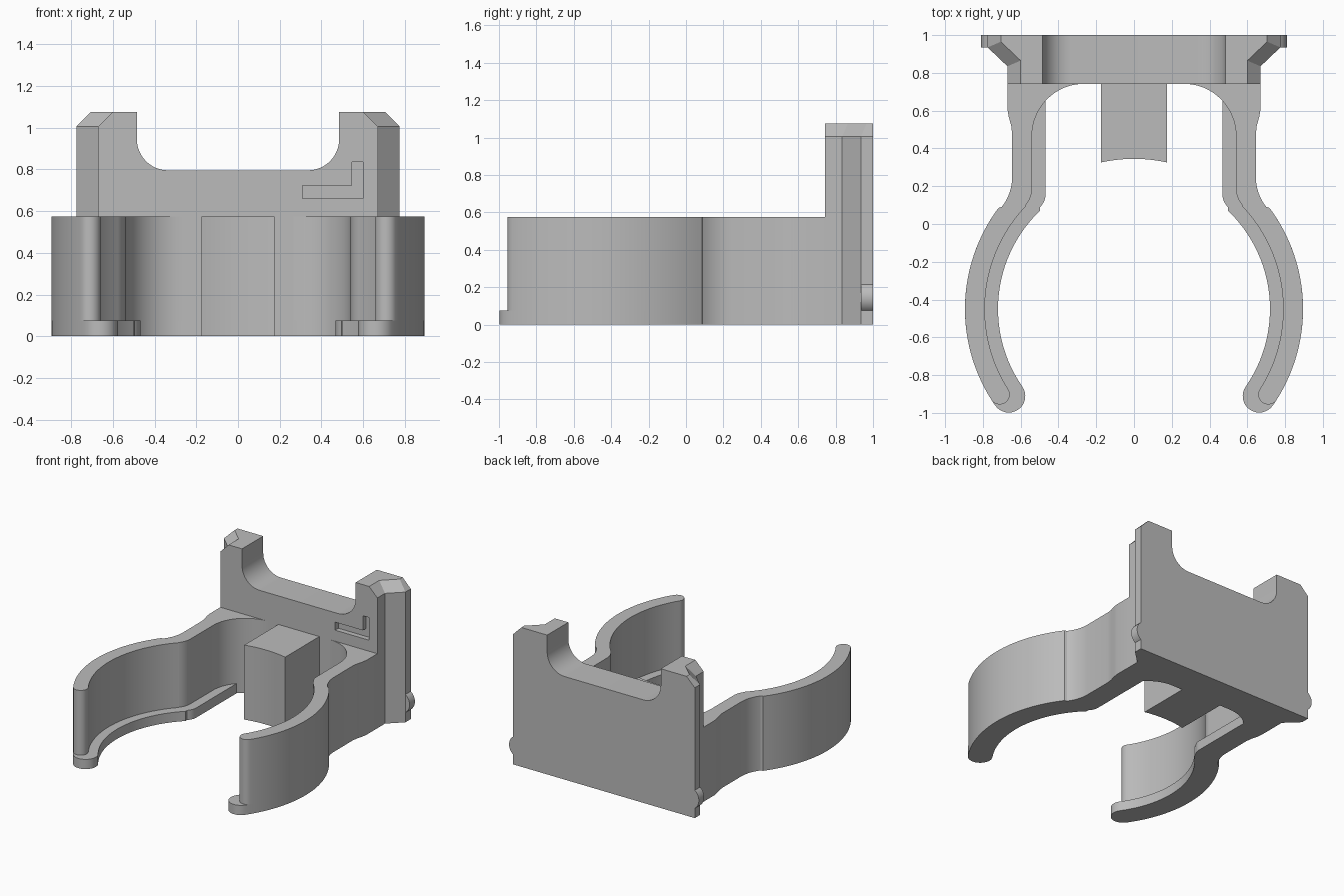
import bpy, bmesh
from math import cos, sin, radians

if "Cube" in bpy.data.objects:
    bpy.data.objects.remove(bpy.data.objects["Cube"])

gray = bpy.data.materials.new("plain gray")
gray.use_nodes = True
gray.diffuse_color = (0.5, 0.5, 0.5, 1)
gray.node_tree.nodes["Principled BSDF"].inputs["Base Color"].default_value = (0.5, 0.5, 0.5, 1)

CENTRE = (0, -0.45)      # centre of the gripped circle
FRONT, BACK = 0.742, 1.0  # faces of the back plate
HEIGHT, LEDGE = 0.575, 0.075
OUTER = 0.895


def arc(c, r, a0, a1, n=12):
    angles = [radians(a0 + (a1 - a0) * i / n) for i in range(n + 1)]
    return [(c[0] + r * cos(a), c[1] + r * sin(a)) for a in angles]


def loft(name, loops):
    """Skin a stack of matching closed loops and cap both ends."""
    bm = bmesh.new()
    rings = [[bm.verts.new(p) for p in loop] for loop in loops]
    n = len(rings[0])
    for low, high in zip(rings, rings[1:]):
        for i in range(n):
            j = (i + 1) % n
            bm.faces.new((low[i], low[j], high[j], high[i]))
    bm.faces.new(rings[0][::-1])
    bm.faces.new(rings[-1])
    bmesh.ops.recalc_face_normals(bm, faces=bm.faces)
    mesh = bpy.data.meshes.new(name)
    bm.to_mesh(mesh)
    bm.free()
    mesh.materials.append(gray)
    ob = bpy.data.objects.new(name, mesh)
    bpy.context.collection.objects.link(ob)
    return ob


def extrude_z(name, pts, z0, z1):
    return loft(name, [[(x, y, z) for x, y in pts] for z in (z0, z1)])


def extrude_y(name, pts, y0, y1):
    return loft(name, [[(x, y, z) for x, z in pts] for y in (y0, y1)])


def activate(ob):
    bpy.ops.object.select_all(action='DESELECT')
    ob.select_set(True)
    bpy.context.view_layer.objects.active = ob


def smooth(ob):
    activate(ob)
    bpy.ops.object.shade_smooth_by_angle(angle=radians(25))


def mirror(ob):
    ob.modifiers.new("mirror", 'MIRROR')
    activate(ob)
    bpy.ops.object.modifier_apply(modifier="mirror")
    smooth(ob)


def cut(ob, cutter):
    mod = ob.modifiers.new("cut", 'BOOLEAN')
    mod.operation, mod.solver, mod.object = 'DIFFERENCE', 'EXACT', cutter
    activate(ob)
    bpy.ops.object.modifier_apply(modifier="cut")
    bpy.data.objects.remove(cutter)


def arm_outline(inner, tip, fillet_end, neck):
    """Plan of one arm: outer edge, root, root fillet, neck, grip, round tip."""
    mid, r = (OUTER + inner) / 2, (OUTER - inner) / 2
    tip_c = arc(CENTRE, mid, tip, tip, 1)[0]
    neck_c, neck_r, neck_a, grip_a = neck
    pts = arc(CENTRE, OUTER, tip, 36.7, 32)
    pts += arc((0.903, 0.25), 0.258, 218, 180, 10)
    pts += [(0.645, 0.475), (0.65, 0.52), (0.664, 0.57), (0.67, 0.61), (0.67, FRONT)]
    pts += arc((0.265, FRONT - 0.275), 0.275, 90, fillet_end, 16)
    pts += arc(neck_c, neck_r, 180, neck_a, 10)
    pts += arc(CENTRE, inner, grip_a, tip, 32)
    pts += arc(tip_c, r, tip + 180, tip + 360, 16)[1:-1]
    return pts


# Spring arms, with a wider ledge along the bottom
arms = extrude_z("spring_arms", arm_outline(
    0.79, -32.5, 0, ((0.68, 0.19), 0.14, 220, 43.6)), LEDGE, HEIGHT)
mirror(arms)
ledges = extrude_z("bottom_ledges", arm_outline(
    0.72, -34.8, 42.4, ((0.568, 0.16), 0.1, 225, 46.2)), 0, LEDGE)
mirror(ledges)

# Centre stop with a concave front
stop = [(0.175, FRONT), (-0.175, FRONT)] + arc(CENTRE, 0.795, 102.7, 77.3)
smooth(extrude_z("centre_stop", stop, 0, HEIGHT))

# Back plate with undercut sides and chamfered top ends
side = [(0.67, FRONT), (0.67, 0.835), (0.775, 0.935), (0.775, BACK)]
top = [(0.6, FRONT), (0.6, 0.865), (0.705, 0.965), (0.705, BACK)]


def both(half, z):
    return [(x, y, z) for x, y in half] + [(-x, y, z) for x, y in half[::-1]]


plate = loft("back_plate", [both(side, 0), both(side, 1.005), both(top, 1.075)])

# Rounded notch in the top of the plate
right = arc((0.335, 0.945), 0.15, -90, 0)
notch = right + [(0.485, 1.3)]
notch += [(-x, z) for x, z in notch[::-1]]
cut(plate, extrude_y("notch_cutter", notch, 0.5, 1.2))

# Shallow corner-shaped slot on the front
slot = [(0.31, 0.66), (0.6, 0.66), (0.6, 0.835), (0.547, 0.835), (0.547, 0.722), (0.31, 0.722)]
cut(plate, extrude_y("slot_cutter", slot, 0.6, FRONT + 0.04))
smooth(plate)

# Snap bumps on the plate edges
bump = extrude_y("snap_bumps", arc((0.7225, 0.145), 0.0875, -53, 53, 16), 0.935, BACK)
mirror(bump)
